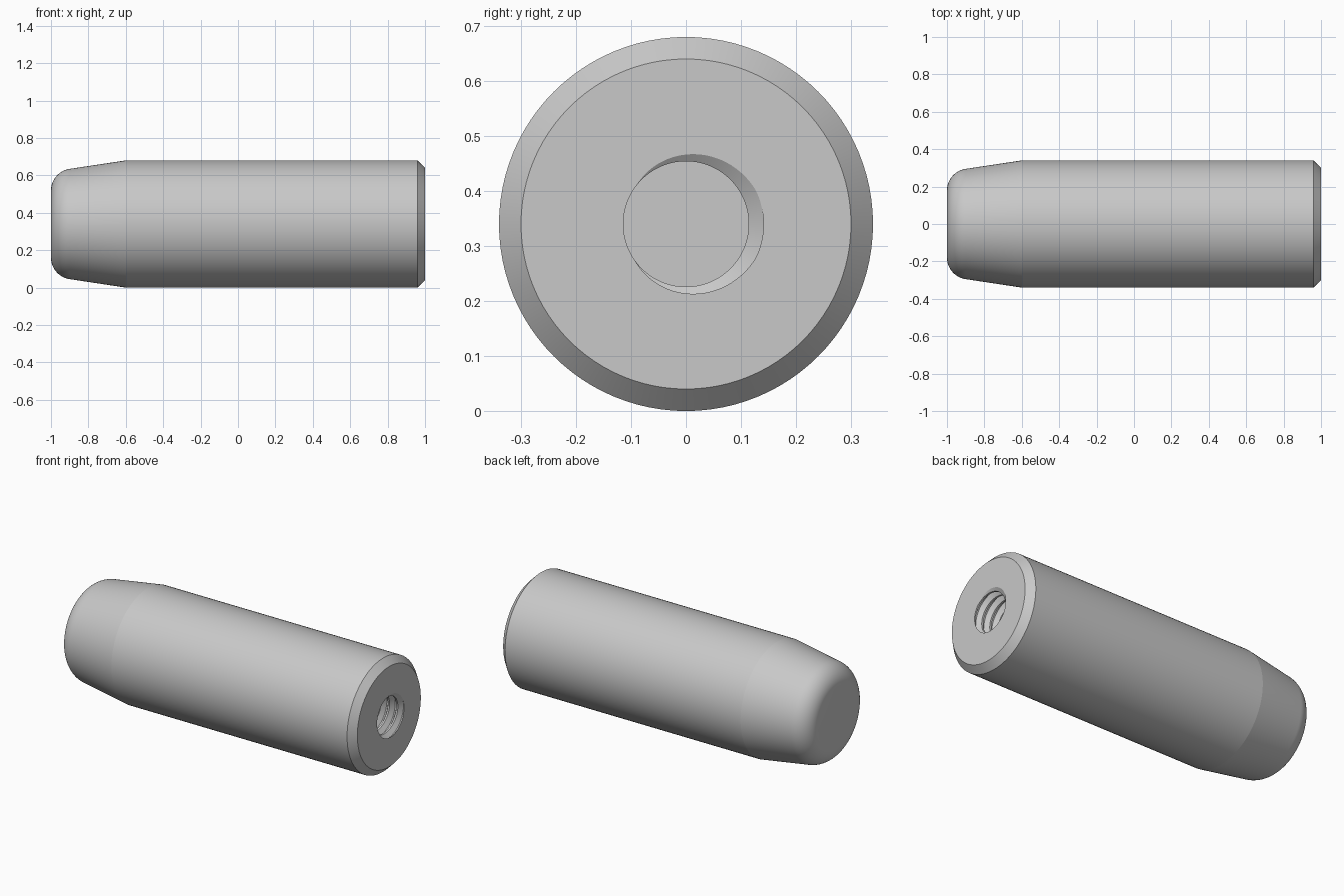
import bpy, bmesh
from math import sin, cos, pi, radians, floor

cube = bpy.data.objects.get("Cube")
if cube:
    bpy.data.objects.remove(cube, do_unlink=True)

SEGMENTS = 96
RADIUS = 0.34
HOLE_R, THREAD_DEPTH = 0.114, 0.027
PITCH = 0.055
THREAD_END, HOLE_END = 0.34, 0.2
CREST, ROOT = 0.4, 0.07          # half widths of the groove, in pitches

steel = bpy.data.materials.new("plain_steel")
steel.use_nodes = True
GREY = (0.58, 0.58, 0.58, 1)
steel.diffuse_color = GREY
steel.node_tree.nodes["Principled BSDF"].inputs["Base Color"].default_value = GREY

bm = bmesh.new()


def thread_radius(x, turn):
    """Radius of the right-handed internal thread at a point of the bore."""
    t = (x - 1) / PITCH - turn
    off = abs(t - floor(t + 0.5))
    depth = min(1, max(0, (CREST - off) / (CREST - ROOT)))
    return HOLE_R + THREAD_DEPTH * depth


def ring(x_at, r_at):
    """Row of vertices round the x axis; its open ends are welded later."""
    row = []
    for j in range(SEGMENTS + 1):
        turn = j / SEGMENTS
        x = x_at(turn)
        r = r_at(x, turn)
        a = 2 * pi * turn
        row.append(bm.verts.new((x, r * cos(a), RADIUS + r * sin(a))))
    return row


def circle(x, r):
    return ring(lambda turn: x, lambda x, turn: r)


def thread_row(t):
    """Helical row, trimmed at the mouth and at the end of the thread."""
    def x_at(turn):
        return min(1, max(THREAD_END, 1 + PITCH * (t + turn)))
    return ring(x_at, thread_radius)


# Outer profile: rounded nose, taper, straight shank, chamfered end
FILLET, STEPS = 0.117, 20
sweep = radians(81.5)
profile = []
for i in range(STEPS + 1):
    a = sweep * i / STEPS
    profile.append((-1 + FILLET * (1 - cos(a)), 0.179 + FILLET * sin(a)))
profile += [(-0.6, RADIUS), (0.96, RADIUS), (1, 0.3)]
rows = [circle(x, r) for x, r in profile]

# Threaded bore, from the mouth inwards
turns = int((1 - THREAD_END) / PITCH) + 3
for n in range(1, -turns, -1):
    rows += [thread_row(n + k) for k in (CREST, ROOT, -ROOT, -CREST)]

# Plain drilled end of the bore
rows += [circle(THREAD_END, HOLE_R), circle(HOLE_END, HOLE_R)]

for a, b in zip(rows, rows[1:]):
    for j in range(SEGMENTS):
        bm.faces.new((a[j], a[j + 1], b[j + 1], b[j]))

# Flat nose and bore floor
for row in (rows[0], rows[-1]):
    bm.faces.new(row[:-1])

bmesh.ops.remove_doubles(bm, verts=bm.verts[:], dist=1e-5)
bmesh.ops.dissolve_degenerate(bm, edges=bm.edges[:], dist=1e-5)
bmesh.ops.recalc_face_normals(bm, faces=bm.faces[:])

mesh = bpy.data.meshes.new("threaded_dowel_pin")
bm.to_mesh(mesh)
bm.free()
mesh.materials.append(steel)
pin = bpy.data.objects.new("threaded_dowel_pin", mesh)
bpy.context.collection.objects.link(pin)

bpy.ops.object.select_all(action="DESELECT")
pin.select_set(True)
bpy.context.view_layer.objects.active = pin
bpy.ops.object.shade_smooth_by_angle(angle=radians(6))
